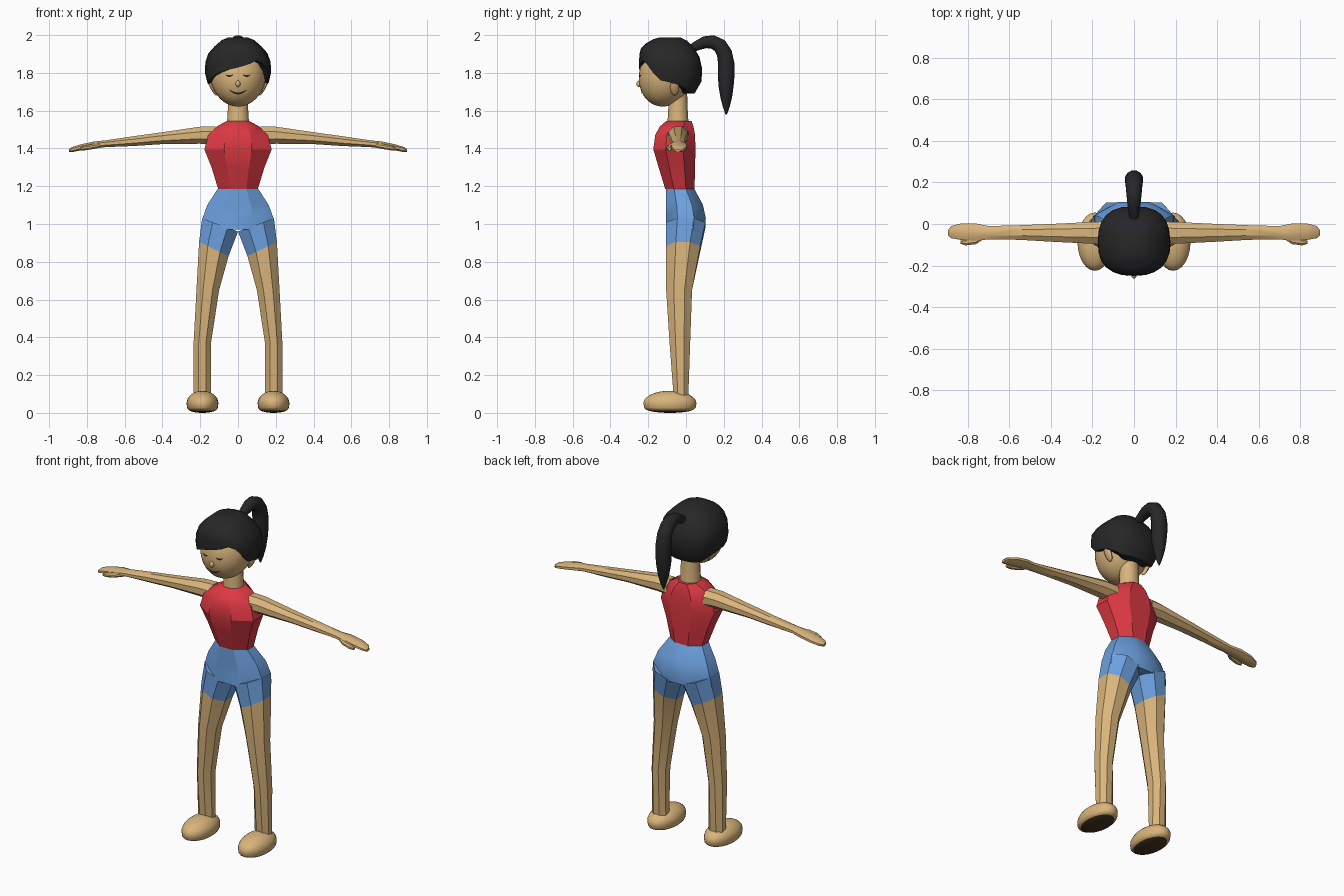
import bpy, bmesh, math
from mathutils import Vector

cube = bpy.data.objects.get("Cube")
if cube:
    bpy.data.objects.remove(cube)


def material(name, rgb):
    m = bpy.data.materials.new(name)
    m.use_nodes = True
    m.diffuse_color = (*rgb, 1)
    m.node_tree.nodes["Principled BSDF"].inputs["Base Color"].default_value = (*rgb, 1)
    return m


SKIN = material("skin tan", (0.70, 0.46, 0.20))
HAIR = material("hair black", (0.02, 0.02, 0.021))
RED = material("shirt red", (0.72, 0.04, 0.055))
BLUE = material("shorts blue", (0.15, 0.35, 0.73))
SOLE = material("sole brown", (0.06, 0.035, 0.015))


def finish(name, bm, mats, angle=30, solid=True):
    if solid:
        bmesh.ops.recalc_face_normals(bm, faces=bm.faces)
    me = bpy.data.meshes.new(name)
    bm.to_mesh(me)
    bm.free()
    ob = bpy.data.objects.new(name, me)
    bpy.context.collection.objects.link(ob)
    for m in mats:
        me.materials.append(m)
    bpy.ops.object.select_all(action='DESELECT')
    ob.select_set(True)
    bpy.context.view_layer.objects.active = ob
    bpy.ops.object.shade_smooth_by_angle(angle=math.radians(angle))
    return ob


def ring(c, u, v, n=8):
    """Flat-sided ring that touches the half axes u and v."""
    c, u, v = Vector(c), Vector(u), Vector(v)
    step = math.tau / n
    k = 1 / math.cos(step / 2)
    return [c + k * (u * math.cos((i + .5) * step) + v * math.sin((i + .5) * step))
            for i in range(n)]


def loft(name, rings, mat, angle=30):
    bm = bmesh.new()
    rows = [[bm.verts.new(p) for p in r] for r in rings]
    n = len(rows[0])
    for a, b in zip(rows, rows[1:]):
        for i in range(n):
            j = (i + 1) % n
            bm.faces.new((a[i], a[j], b[j], b[i]))
    bm.faces.new(rows[0])
    bm.faces.new(rows[-1])
    return finish(name, bm, [mat], angle)


def level(z, hx, yf, yb, n=8):
    return ring((0, (yf + yb) / 2, z), (hx, 0, 0), (0, (yb - yf) / 2, 0), n)


def ball(name, place, mats, rule=None, seg=24, rings=16):
    bm = bmesh.new()
    bmesh.ops.create_uvsphere(bm, u_segments=seg, v_segments=rings, radius=1)
    for v in bm.verts:
        v.co = place(v.co)
    for f in bm.faces:
        f.material_index = int(rule(f)) if rule else 0
    return finish(name, bm, mats, 50)


def interp(table, x):
    """Linear lookup in rows sorted by their first number."""
    if x <= table[0][0]:
        return table[0][1:]
    for a, b in zip(table, table[1:]):
        if x <= b[0]:
            t = (x - a[0]) / (b[0] - a[0])
            return [p + (q - p) * t for p, q in zip(a[1:], b[1:])]
    return table[-1][1:]


# Shirt, pelvis and neck
loft("shirt", [level(*r) for r in (
    (1.185, .105, -.11, .045), (1.30, .14, -.145, .048), (1.395, .178, -.173, .05),
    (1.47, .158, -.163, .048), (1.515, .115, -.14, .04), (1.545, .06, -.105, .03))], RED)
loft("shorts_pelvis", [level(*r) for r in (
    (.97, .197, -.107, .098), (1.03, .188, -.107, .105),
    (1.10, .163, -.107, .09), (1.185, .108, -.107, .045))], BLUE)
loft("neck", [level(1.52, .06, -.1, .015, 12), level(1.58, .055, -.095, .01, 12),
              level(1.72, .05, -.09, .005, 12)], SKIN, 40)

# Legs: inner x, inner z, outer x, outer z, front y, back y
LEG = ((0, .96, .19, 1.03, -.107, .103), (.05, .83, .206, .905, -.107, .075),
       (.10, .65, .22, .65, -.105, .032), (.143, .37, .235, .37, -.087, .022),
       (.142, .08, .235, .08, -.065, .012))
# Arms: x, bottom z, top z, front y, back y
ARM = ((.12, 1.42, 1.517, -.095, .012), (.20, 1.425, 1.515, -.095, .01),
       (.40, 1.423, 1.486, -.085, 0), (.55, 1.413, 1.465, -.076, -.006),
       (.70, 1.407, 1.443, -.074, -.01), (.76, 1.40, 1.437, -.08, .002),
       (.83, 1.39, 1.422, -.077, .003), (.88, 1.38, 1.407, -.068, -.01),
       (.895, 1.38, 1.395, -.055, -.03))
THUMB = ((.72, 1.405, 1.43, -.07, -.045), (.76, 1.398, 1.425, -.097, -.065),
         (.81, 1.39, 1.415, -.103, -.072), (.835, 1.39, 1.405, -.095, -.08))


def leg_ring(s, xi, zi, xo, zo, yf, yb):
    return ring((s * (xi + xo) / 2, (yf + yb) / 2, (zi + zo) / 2),
                (s * (xo - xi) / 2, 0, (zo - zi) / 2), (0, (yb - yf) / 2, 0))


def arm_ring(s, x, zb, zt, yf, yb):
    return ring((s * x, (yf + yb) / 2, (zb + zt) / 2),
                (0, (yb - yf) / 2, 0), (0, 0, (zt - zb) / 2))


def foot_shape(s):
    def place(p):
        z = .065 * p.z if p.z > 0 else -.052 * abs(p.z) ** .5
        return Vector((s * .188 + .084 * p.x, -.085 + .14 * p.y, .052 + z))
    return place


for s, side in ((1, "left"), (-1, "right")):
    legs = [leg_ring(s, *r) for r in LEG]
    loft(side + "_shorts_leg", legs[:2], BLUE)
    loft(side + "_leg", legs[1:], SKIN)
    ball(side + "_foot", foot_shape(s), [SKIN, SOLE],
         lambda f: f.calc_center_median().z < .014)
    loft(side + "_arm", [arm_ring(s, *r) for r in ARM], SKIN)
    loft(side + "_thumb", [arm_ring(s, *r) for r in THUMB], SKIN)
    ball(side + "_ear", lambda p: Vector((s * (.135 + .1 * .2 * p.z) + .014 * p.x,
         -.06 + .024 * p.y, 1.725 + .045 * p.z)), [SKIN], seg=12, rings=8)

# Head: egg leaning forward at the chin
CY, CZ, RX, RY, RZ = -.1, 1.80, .148, .148, .178


def lean(z):
    return CY - .13 * (CZ - z)


def head_shape(p):
    z = CZ + RZ * p.z
    return Vector((RX * p.x, lean(z) + RY * p.y, z))


ball("head", head_shape, [SKIN], seg=40, rings=28)
ball("nose", lambda p: Vector((.013 * p.x, -.245 + .018 * p.y, 1.742 + .018 * p.z)),
     [SKIN], seg=12, rings=8)


# Painted face lines as thin curved ribbons on the skin
def face_line(name, cx, cz, half, sag, width):
    bm = bmesh.new()
    rows = []
    for i in range(11):
        t = i / 5 - 1
        w = width * (1 - .6 * t * t)
        row = []
        for e in (-w, w):
            x, z = cx + half * t, cz - sag * (1 - t * t) + e
            y = lean(z) - RY * math.sqrt(1 - (x / RX) ** 2 - ((z - CZ) / RZ) ** 2)
            row.append(bm.verts.new((x, y - .003, z)))
        rows.append(row)
    for a, b in zip(rows, rows[1:]):
        bm.faces.new((a[0], b[0], b[1], a[1]))
    finish(name, bm, [HAIR], solid=False)


face_line("mouth", 0, 1.711, .046, .02, .005)
face_line("left_eye", .046, 1.79, .019, .007, .005)
face_line("right_eye", -.046, 1.79, .019, .007, .005)

# Hair cap: size by height, lower edge by angle from the front
HAIR_SIZE = ((1.69, .135, -.22, .045), (1.76, .168, -.245, .085), (1.82, .178, -.25, .086),
             (1.89, .168, -.248, .07), (1.93, .135, -.24, .045),
             (1.972, .09, -.195, .005), (1.988, .05, -.14, -.03))
HAIRLINE = ((-180, 1.69), (-140, 1.69), (-95, 1.745), (-70, 1.75), (-45, 1.785), (0, 1.828),
            (30, 1.865), (50, 1.845), (70, 1.765), (95, 1.745), (140, 1.69), (180, 1.69))


def soft(v):
    return math.copysign(abs(v) ** .8, v)


def hair_ring(t, shrink=1):
    pts = []
    for i in range(24):
        deg = -180 + i * 15
        a = math.radians(deg)
        z = 1.988 + (interp(HAIRLINE, deg)[0] - 1.988) * t
        hx, yf, yb = interp(HAIR_SIZE, z)
        pts.append(Vector((shrink * hx * soft(math.sin(a)),
                           (yf + yb) / 2 - shrink * (yb - yf) / 2 * soft(math.cos(a)), z)))
    return pts


loft("hair_cap", [hair_ring(t) for t in (0, .06, .2, .35, .55, .78, 1)] + [hair_ring(1, .6)],
     HAIR, 40)

# Ponytail: y, z, radius along its path
TAIL = ((.02, 1.925, .02), (.06, 1.945, .026), (.10, 1.962, .032), (.14, 1.964, .036),
        (.178, 1.945, .039), (.203, 1.905, .041), (.213, 1.85, .043), (.213, 1.79, .044),
        (.212, 1.73, .04), (.213, 1.67, .031), (.213, 1.62, .018), (.213, 1.58, .004))
tail = []
for i, (y, z, r) in enumerate(TAIL):
    a, b = TAIL[max(i - 1, 0)], TAIL[min(i + 1, len(TAIL) - 1)]
    d = Vector((0, b[0] - a[0], b[1] - a[1])).normalized()
    tail.append(ring((0, y, z), (r, 0, 0), (0, -d.z * r, d.y * r), 12))
loft("ponytail", tail, HAIR, 50)
